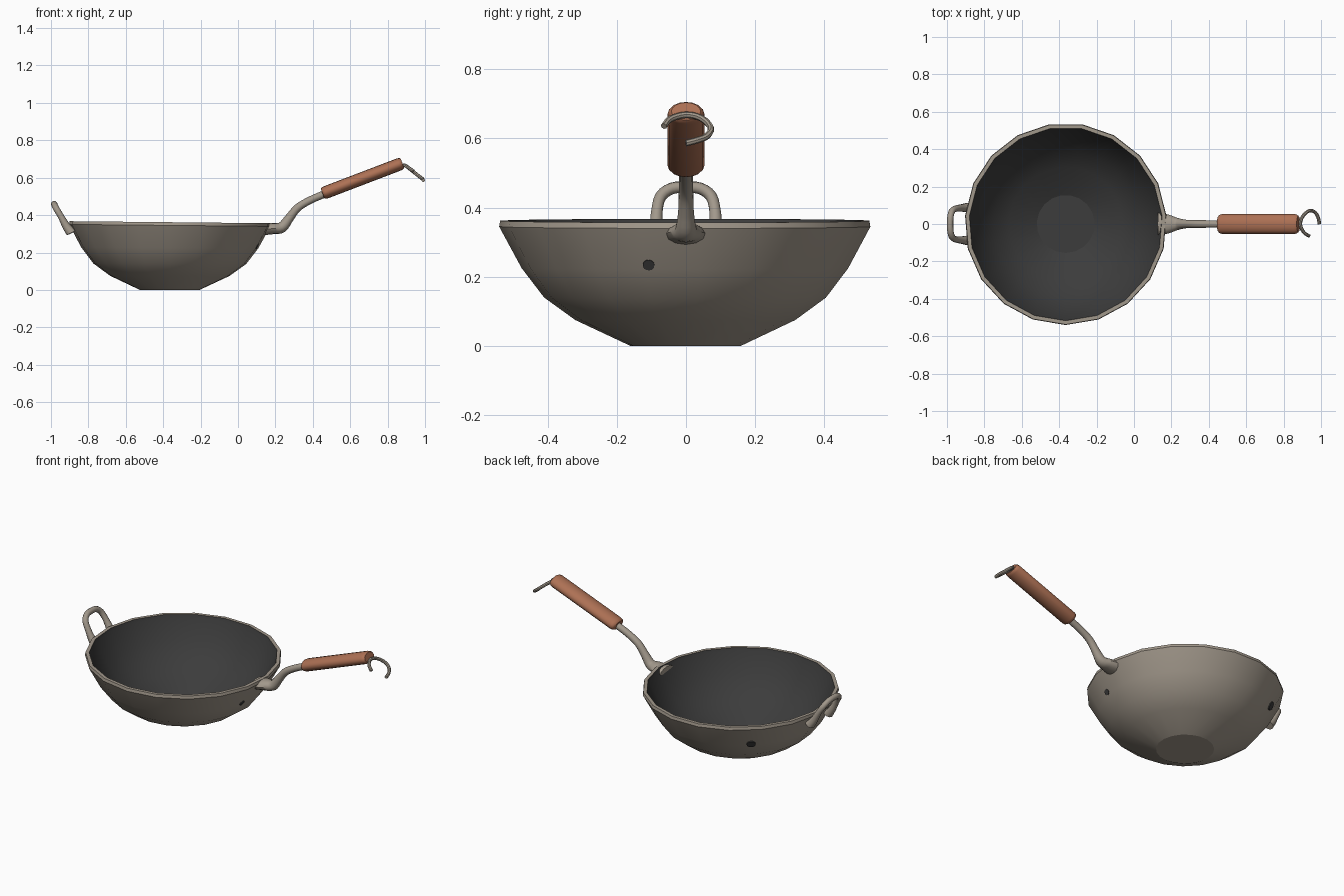
import bpy, bmesh, math
from mathutils import Vector

if "Cube" in bpy.data.objects:
    bpy.data.objects.remove(bpy.data.objects["Cube"])

CX = -0.365   # bowl centre
SIDES = 19


def material(name, col):
    m = bpy.data.materials.new(name)
    m.diffuse_color = (*col, 1)
    m.use_nodes = True
    m.node_tree.nodes["Principled BSDF"].inputs["Base Color"].default_value = m.diffuse_color
    return m


METAL = material("warm grey iron", (0.36, 0.315, 0.26))
DARK = material("dark coating", (0.045, 0.045, 0.045))
WOOD = material("brown wood", (0.42, 0.165, 0.09))


def finish(name, bm, mats, angle):
    bmesh.ops.recalc_face_normals(bm, faces=bm.faces)
    me = bpy.data.meshes.new(name)
    bm.to_mesh(me)
    bm.free()
    for m in mats:
        me.materials.append(m)
    ob = bpy.data.objects.new(name, me)
    bpy.context.collection.objects.link(ob)
    bpy.ops.object.select_all(action='DESELECT')
    ob.select_set(True)
    bpy.context.view_layer.objects.active = ob
    bpy.ops.object.shade_smooth_by_angle(angle=math.radians(angle))
    return ob


def smooth_path(pts, steps=4):
    """Catmull-Rom resampling; works for positions and radii alike."""
    p = [Vector(q) for q in pts]
    p = [2 * p[0] - p[1]] + p + [2 * p[-1] - p[-2]]
    out = []
    for i in range(1, len(p) - 2):
        a, b, c, d = p[i - 1:i + 3]
        for s in range(steps):
            t = s / steps
            out.append(0.5 * (2 * b + (c - a) * t + (2 * a - 5 * b + 4 * c - d) * t * t
                              + (3 * b - a - 3 * c + d) * t ** 3))
    return out + [p[-2]]


def tube(name, pts, radii, ref, mat, n=12, angle=40):
    """Loft of ellipses along pts; radii = (along ref, across ref)."""
    bm = bmesh.new()
    ref = Vector(ref).normalized()
    rings = []
    for i, p in enumerate(pts):
        t = (pts[min(i + 1, len(pts) - 1)] - pts[max(i - 1, 0)]).normalized()
        up = t.cross(ref).normalized()
        a, b = radii[i][0], radii[i][1]
        rings.append([bm.verts.new(p + ref * a * math.cos(k * math.tau / n)
                                   + up * b * math.sin(k * math.tau / n)) for k in range(n)])
    for r, s in zip(rings, rings[1:]):
        for k in range(n):
            bm.faces.new((r[k], r[(k + 1) % n], s[(k + 1) % n], s[k]))
    bm.faces.new(rings[0])
    bm.faces.new(rings[-1])
    return finish(name, bm, [mat], angle)


# Bowl: outer wall, rim, then dark inner wall
profile = [(0.16, 0), (0.32, 0.075), (0.41, 0.14), (0.475, 0.225), (0.54, 0.345), (0.537, 0.362),
           (0.517, 0.362), (0.512, 0.345), (0.452, 0.235), (0.39, 0.155), (0.305, 0.092), (0.155, 0.02)]
bm = bmesh.new()
rings = []
for r, z in profile:
    ring = []
    for k in range(SIDES):
        a = math.pi * 1.5 + k * math.tau / SIDES
        x = r * math.cos(a)
        ring.append(bm.verts.new((CX + x, r * math.sin(a), z * (1 - 0.028 * x))))
    rings.append(ring)
for i in range(len(rings) - 1):
    for k in range(SIDES):
        j = (k + 1) % SIDES
        f = bm.faces.new((rings[i][k], rings[i][j], rings[i + 1][j], rings[i + 1][k]))
        f.material_index = 1 if i >= 6 else 0
bm.faces.new(rings[0])
bm.faces.new(rings[-1]).material_index = 1
finish("bowl", bm, [METAL, DARK], 24)

# Dark round spots on the outer wall
for i, (deg, z, rad) in enumerate([(-13, 0.235, 0.017), (132, 0.235, 0.025)]):
    a = math.radians(deg)
    # distance to the faceted wall at this bearing
    step = math.tau / SIDES
    off = (a - math.pi * 1.5) % step - step / 2
    r = 0.4805 * math.cos(step / 2) / math.cos(off)
    facet = a - off
    nrm = Vector((math.cos(facet) * 0.88, math.sin(facet) * 0.88, -0.475))
    bm = bmesh.new()
    bmesh.ops.create_cone(bm, cap_ends=True, segments=12, radius1=rad, radius2=rad, depth=0.008)
    bmesh.ops.rotate(bm, verts=bm.verts, matrix=nrm.to_track_quat('Z', 'Y').to_matrix())
    bmesh.ops.translate(bm, verts=bm.verts, vec=(CX + r * math.cos(a), r * math.sin(a), z))
    finish(f"wall_spot_{i + 1}", bm, [DARK], 40)

# Small loop handle on the left, feet flaring into the bowl wall
half = [(-0.89, 0.088, 0.305), (-0.917, 0.086, 0.34), (-0.945, 0.084, 0.39),
        (-0.97, 0.073, 0.432), (-0.981, 0.042, 0.455)]
path = half + [(-0.983, 0, 0.459)] + [(x, -y, z) for x, y, z in reversed(half)]
rad = [(0.028, 0.026, 0), (0.022, 0.021, 0)] + [(0.017, 0.017, 0)] * 7 + [(0.022, 0.021, 0), (0.028, 0.026, 0)]
tube("loop_handle", smooth_path(path, 3), smooth_path(rad, 3), (0.89, 0, 0.45), METAL, 10)

# Long handle stem with flared root
path = [(0.13, 0, 0.322), (0.185, 0, 0.328), (0.235, 0, 0.335), (0.275, 0, 0.385),
        (0.32, 0, 0.44), (0.39, 0, 0.482), (0.48, 0, 0.52)]
rad = [(0.062, 0.03, 0), (0.05, 0.03, 0), (0.032, 0.029, 0), (0.023, 0.024, 0),
       (0.021, 0.021, 0), (0.02, 0.02, 0), (0.02, 0.02, 0)]
tube("handle_stem", smooth_path(path), smooth_path(rad), (0, 1, 0), METAL, 12)

# Wooden grip with rounded ends
a, b = Vector((0.452, 0, 0.515)), Vector((0.879, 0, 0.678))
grip = [(0, 0.78), (0.015, 0.93), (0.04, 1), (0.96, 1), (0.985, 0.93), (1, 0.8)]
tube("wooden_grip", [a.lerp(b, t) for t, s in grip],
     [(0.053 * s, 0.034 * s) for t, s in grip], (0, 1, 0), WOOD, 16, 45)

# Hanging hook at the grip end
path = [(0.937, -0.064, 0.635), (0.908, -0.045, 0.656), (0.889, 0, 0.668), (0.905, 0.045, 0.658),
        (0.94, 0.072, 0.63), (0.97, 0.06, 0.606), (0.986, 0.03, 0.594), (0.991, 0, 0.586)]
pts = smooth_path(path, 3)
tube("hanging_hook", pts, [(0.0095, 0.0095)] * len(pts), (0.62, 0, 0.78), METAL, 8)
